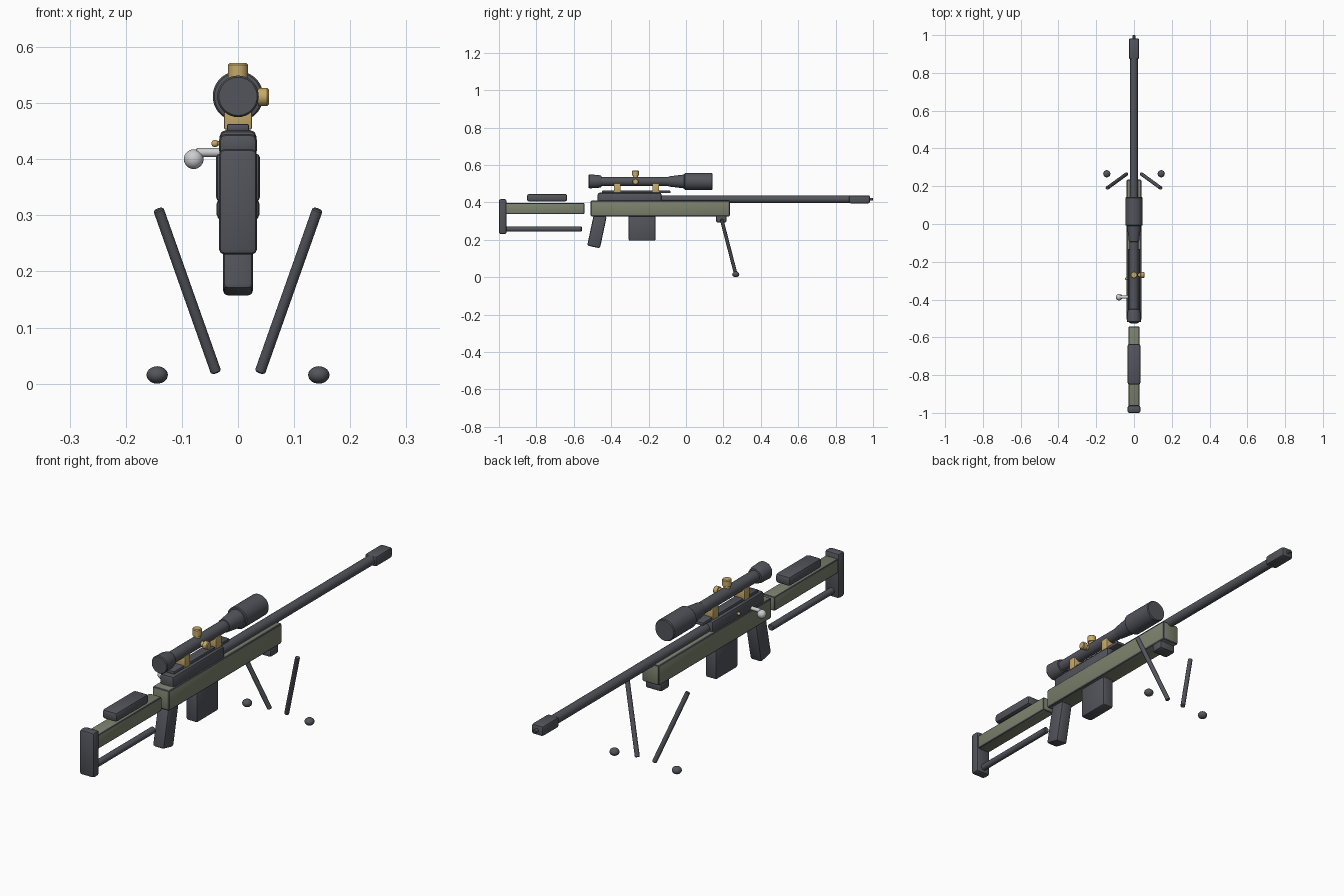
import bpy, bmesh, math
from mathutils import Vector, Matrix

old = bpy.data.objects.get("Cube")
if old:
    bpy.data.objects.remove(old, do_unlink=True)


def material(name, rgb):
    m = bpy.data.materials.new(name)
    m.use_nodes = True
    m.diffuse_color = (*rgb, 1)
    m.node_tree.nodes["Principled BSDF"].inputs["Base Color"].default_value = (*rgb, 1)
    return m


DARK = material("gunmetal", (0.085, 0.09, 0.105))
OLIVE = material("olive", (0.2, 0.22, 0.15))
GOLD = material("brass", (0.56, 0.4, 0.14))
STEEL = material("bright_steel", (0.6, 0.61, 0.62))


def finish(bm, name, mats):
    bmesh.ops.recalc_face_normals(bm, faces=bm.faces)
    mesh = bpy.data.meshes.new(name)
    bm.to_mesh(mesh)
    bm.free()
    for m in mats:
        mesh.materials.append(m)
    ob = bpy.data.objects.new(name, mesh)
    bpy.context.collection.objects.link(ob)
    bpy.ops.object.select_all(action='DESELECT')
    ob.select_set(True)
    bpy.context.view_layer.objects.active = ob
    bpy.ops.object.shade_smooth_by_angle(angle=math.radians(35))
    return ob


def box(name, half_x, y, z, mat, bevel=0.008, trim=None, tilt=0):
    """Bevelled box given its half width and its y and z ranges."""
    bm = bmesh.new()
    bmesh.ops.create_cube(bm, size=1)
    size = (2 * half_x, y[1] - y[0], z[1] - z[0])
    bmesh.ops.scale(bm, vec=size, verts=bm.verts)
    bmesh.ops.bevel(bm, geom=bm.edges[:], offset=bevel, segments=2, profile=0.5,
                    affect='EDGES', material=1 if trim else -1)
    mid = Vector((0, sum(y) / 2, sum(z) / 2))
    bm.transform(Matrix.Translation(mid) @ Matrix.Rotation(tilt, 4, 'X'))
    return finish(bm, name, [mat, trim] if trim else [mat])


def turned(name, start, axis, profile, mat, sides=32):
    """Capped solid of revolution; profile is (distance along axis, radius)."""
    bm = bmesh.new()
    rot = Vector((0, 0, 1)).rotation_difference(Vector(axis)).to_matrix()
    rings = []
    for d, r in profile:
        ring = []
        for i in range(sides):
            a = math.tau * i / sides
            p = Vector((r * math.cos(a), r * math.sin(a), d))
            ring.append(bm.verts.new(Vector(start) + rot @ p))
        rings.append(ring)
    for low, high in zip(rings, rings[1:]):
        for i in range(sides):
            j = (i + 1) % sides
            bm.faces.new((low[i], low[j], high[j], high[i]))
    bm.faces.new(rings[0][::-1])
    bm.faces.new(rings[-1])
    return finish(bm, name, [mat])


def rod(name, a, b, r, mat, sides=16):
    """Straight rod with slightly chamfered ends."""
    axis = Vector(b) - Vector(a)
    n, c = axis.length, r * 0.25
    return turned(name, a, axis, [(0, r - c), (c, r), (n - c, r), (n, r - c)], mat, sides)


def ball(name, centre, radii, mat):
    bm = bmesh.new()
    bmesh.ops.create_uvsphere(bm, u_segments=24, v_segments=14, radius=1)
    bmesh.ops.scale(bm, vec=radii, verts=bm.verts)
    bmesh.ops.translate(bm, vec=centre, verts=bm.verts)
    return finish(bm, name, [mat])


# Stock
box("chassis", 0.039, (-0.51, 0.235), (0.325, 0.41), OLIVE, 0.007, DARK)
box("stock_beam", 0.029, (-0.965, -0.543), (0.337, 0.397), OLIVE, 0.006, DARK)
box("butt_plate", 0.034, (-1.0, -0.96), (0.23, 0.418), DARK, 0.01)
box("cheek_rest", 0.034, (-0.85, -0.635), (0.405, 0.445), DARK, 0.011)
rod("lower_stock_tube", (0, -0.97, 0.257), (0, -0.557, 0.257), 0.0135, DARK)
box("grip", 0.027, (-0.511, -0.441), (0.16, 0.335), DARK, 0.01, tilt=math.radians(-12))
box("magazine", 0.026, (-0.307, -0.163), (0.195, 0.335), DARK, 0.008)

# Action and barrel
box("receiver", 0.033, (-0.473, -0.13), (0.39, 0.452), DARK, 0.012)
box("scope_rail", 0.02, (-0.45, -0.083), (0.449, 0.463), DARK, 0.004)
rod("barrel", (0, -0.14, 0.417), (0, 0.9, 0.417), 0.02, DARK, 24)
box("muzzle_brake", 0.027, (0.872, 0.983), (0.395, 0.438), DARK, 0.009)
rod("muzzle_tip", (0, 0.97, 0.417), (0, 1.0, 0.417), 0.007, DARK)

# Bolt handle and safety
rod("bolt_arm", (-0.025, -0.387, 0.412), (-0.075, -0.387, 0.412), 0.008, STEEL)
ball("bolt_knob", (-0.079, -0.387, 0.4), (0.0175,) * 3, STEEL)
ball("safety_button", (-0.041, -0.29, 0.428), (0.0065,) * 3, GOLD)
rod("safety_pin", (-0.025, -0.29, 0.428), (-0.041, -0.29, 0.428), 0.004, GOLD)

# Scope, from eyepiece to objective
turned("scope_body", (0, -0.52, 0.512), (0, 1, 0), [
    (0, 0.034), (0.004, 0.037), (0.05, 0.035), (0.068, 0.03), (0.069, 0.024),
    (0.426, 0.024), (0.427, 0.027), (0.51, 0.037), (0.511, 0.042),
    (0.515, 0.045), (0.658, 0.045), (0.662, 0.042)], DARK, 36)
for label, y in (("rear", -0.367), ("front", -0.162)):
    box(label + "_scope_mount", 0.025, (y - 0.018, y + 0.018), (0.453, 0.502), GOLD, 0.003)

# Adjustment turrets
turned("elevation_turret", (0, -0.27, 0.525), (0, 0, 1), [
    (0, 0.013), (0.018, 0.013), (0.019, 0.018), (0.043, 0.018), (0.046, 0.015)], GOLD)
turned("windage_turret", (0.015, -0.27, 0.511), (1, 0, 0), [
    (0, 0.011), (0.02, 0.011), (0.021, 0.016), (0.037, 0.016), (0.04, 0.013)], GOLD)

# Bipod
box("bipod_mount", 0.038, (0.16, 0.217), (0.292, 0.33), DARK, 0.009)
for label, s in (("left", 1), ("right", -1)):
    rod(label + "_bipod_leg", (s * 0.142, 0.19, 0.311), (s * 0.039, 0.265, 0.02), 0.0095, DARK)
    ball(label + "_bipod_foot", (s * 0.144, 0.266, 0.0155), (0.019, 0.019, 0.0155), DARK)
